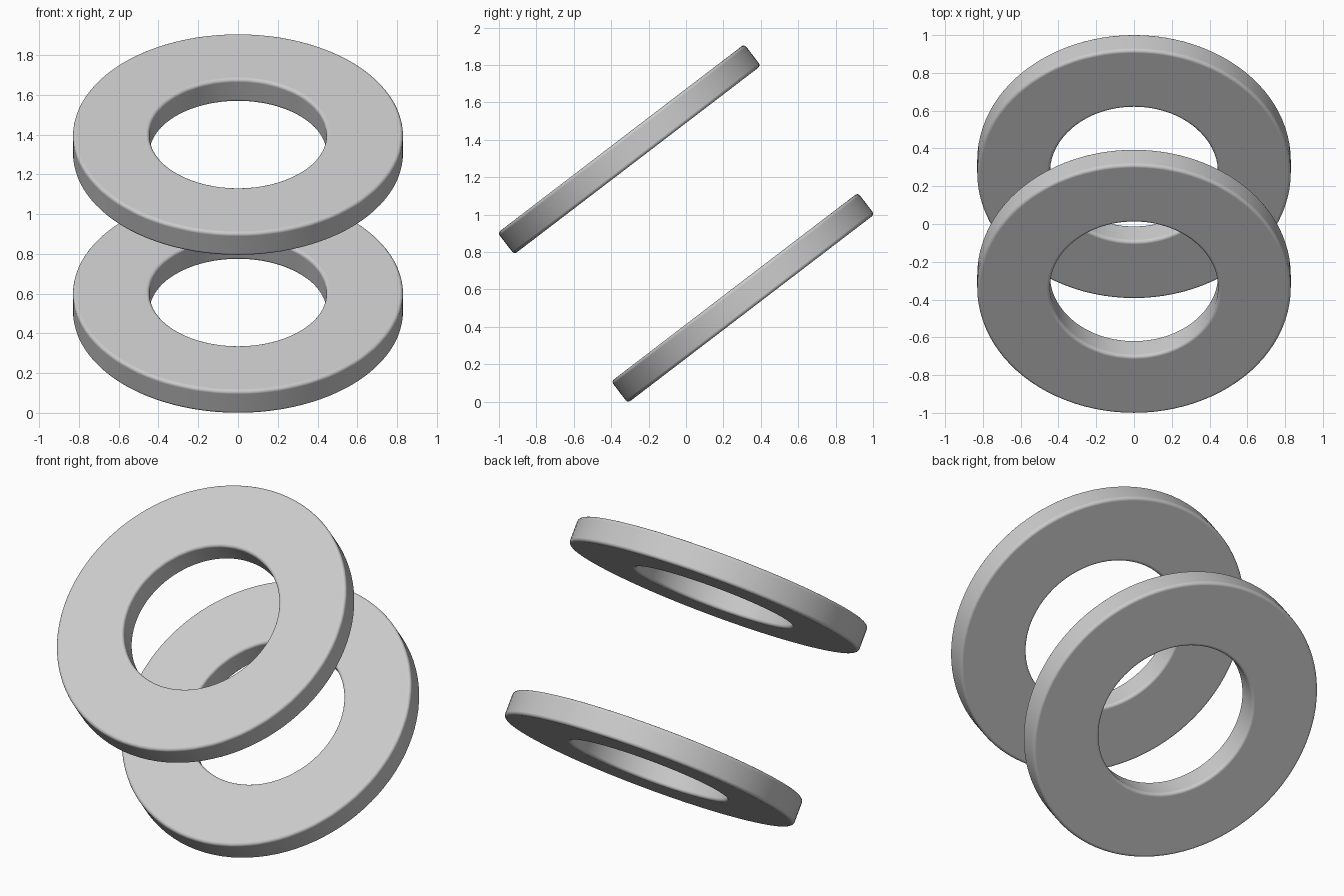
import bpy, bmesh
from math import radians, pi
from mathutils import Matrix, Vector

cube = bpy.data.objects.get("Cube")
if cube:
    bpy.data.objects.remove(cube, do_unlink=True)

OUTER, INNER, THICK = 0.83, 0.445, 0.145
TILT = radians(37.4)

grey = bpy.data.materials.new("light_grey")
grey.use_nodes = True
colour = (0.6, 0.6, 0.6, 1)
grey.diffuse_color = colour
grey.node_tree.nodes["Principled BSDF"].inputs["Base Color"].default_value = colour


def washer(name, centre):
    # Rectangular section spun around the ring axis
    bm = bmesh.new()
    h = THICK / 2
    section = [bm.verts.new((r, 0, z))
               for r, z in ((INNER, -h), (OUTER, -h), (OUTER, h), (INNER, h))]
    edges = [bm.edges.new((section[i], section[(i + 1) % 4])) for i in range(4)]
    bmesh.ops.spin(bm, geom=section + edges, cent=(0, 0, 0), axis=(0, 0, 1),
                   angle=2 * pi, steps=96, use_merge=True)
    bmesh.ops.remove_doubles(bm, verts=bm.verts, dist=0.0001)
    bmesh.ops.recalc_face_normals(bm, faces=bm.faces)
    mesh = bpy.data.meshes.new(name)
    bm.to_mesh(mesh)
    bm.free()
    mesh.materials.append(grey)

    ring = bpy.data.objects.new(name, mesh)
    bpy.context.collection.objects.link(ring)
    ring.location = centre
    ring.rotation_euler.x = TILT

    bpy.ops.object.select_all(action="DESELECT")
    ring.select_set(True)
    bpy.context.view_layer.objects.active = ring
    bpy.ops.object.shade_smooth_by_angle(angle=radians(40))

    # Softly rounded rims
    bevel = ring.modifiers.new("rounded_rims", "BEVEL")
    bevel.width = 0.018
    bevel.segments = 4
    bevel.limit_method = "ANGLE"
    bevel.angle_limit = radians(60)
    bevel.harden_normals = True


# Two parallel rings, one unit apart along their shared axis
axis = Matrix.Rotation(TILT, 3, "X") @ Vector((0, 0, 1))
low = Vector((0, 0.304, 0.555))
washer("lower_ring", low)
washer("upper_ring", low + axis)
